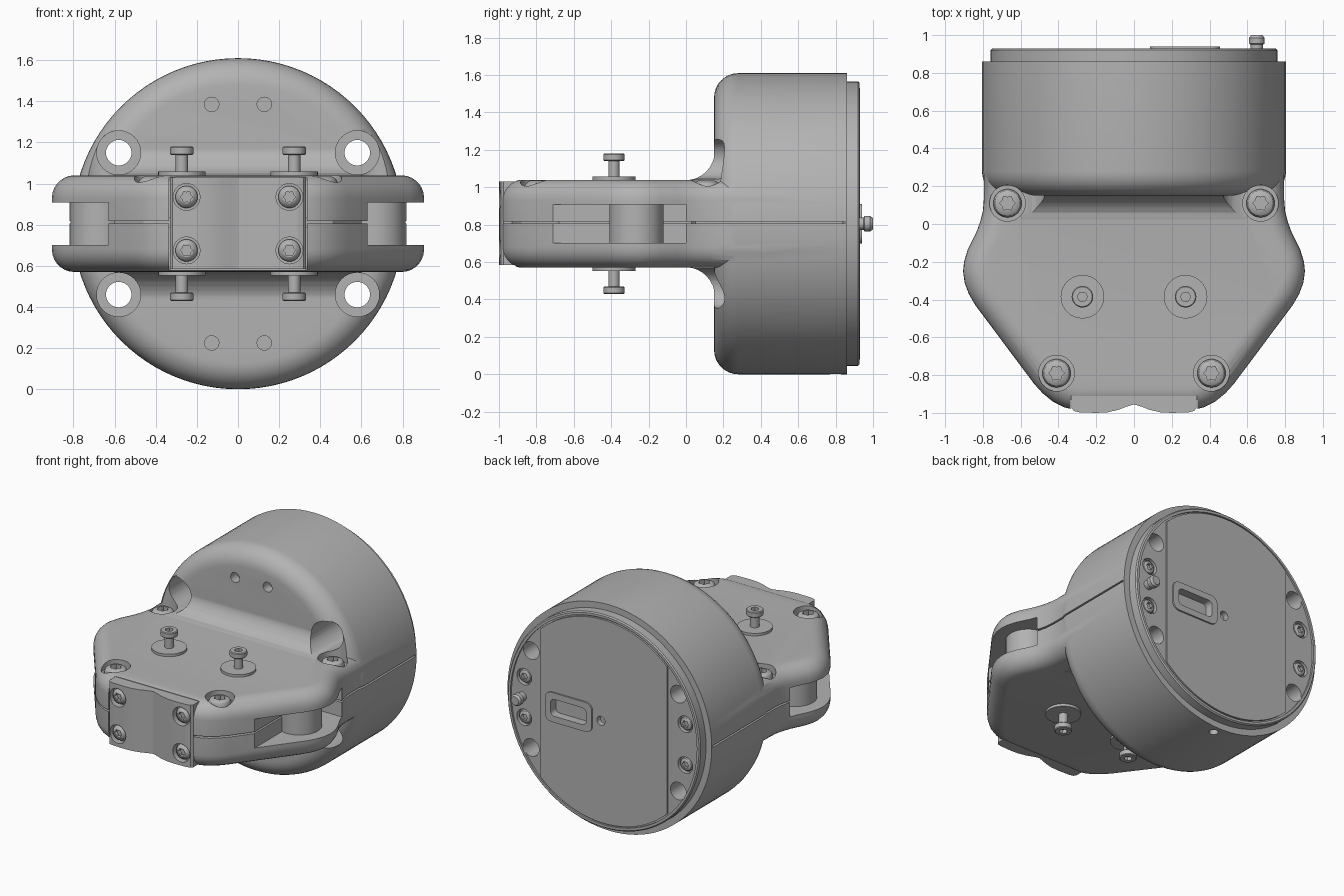
import bpy, bmesh, math
from mathutils import Vector

cube = bpy.data.objects.get("Cube")
if cube:
    bpy.data.objects.remove(cube, do_unlink=True)

grey = bpy.data.materials.new("plain grey")
grey.use_nodes = True
grey.diffuse_color = (0.45, 0.45, 0.45, 1)
grey.node_tree.nodes["Principled BSDF"].inputs["Base Color"].default_value = grey.diffuse_color

MID = 0.805          # height of the drum axis and the seam
HALF = 0.235         # half thickness of the front arm
TOP = MID + HALF
UP, DOWN = Vector((0, 0, 1)), Vector((0, 0, -1))
FRONT, BACK = Vector((0, -1, 0)), Vector((0, 1, 0))


def finish(name, bm):
    bmesh.ops.recalc_face_normals(bm, faces=bm.faces)
    mesh = bpy.data.meshes.new(name)
    bm.to_mesh(mesh)
    bm.free()
    ob = bpy.data.objects.new(name, mesh)
    ob.data.materials.append(grey)
    bpy.context.collection.objects.link(ob)
    return ob


def prism(name, pts, axis, a, b):
    """Extrude a 2D outline along an axis from a to b."""
    place = {"X": lambda u, v, w: (w, u, v), "Y": lambda u, v, w: (u, w, v),
             "Z": lambda u, v, w: (u, v, w)}[axis]
    bm = bmesh.new()
    low = [bm.verts.new(place(u, v, a)) for u, v in pts]
    high = [bm.verts.new(place(u, v, b)) for u, v in pts]
    bm.faces.new(low)
    bm.faces.new(high)
    for i in range(len(pts)):
        j = (i + 1) % len(pts)
        bm.faces.new((low[i], low[j], high[j], high[i]))
    return finish(name, bm)


def lathe(name, profile, origin, direction=UP, seg=32, star=0):
    """Closed turned solid from (radius, height) rings."""
    turn = direction.to_track_quat("Z", "Y")
    bm = bmesh.new()
    rings = []
    for r, h in profile:
        ring = []
        for i in range(seg):
            t = math.tau * i / seg
            k = r * (1 - star * (i % 2))
            p = Vector((k * math.cos(t), k * math.sin(t), h))
            ring.append(bm.verts.new(Vector(origin) + turn @ p))
        rings.append(ring)
    for lo, hi in zip(rings, rings[1:]):
        for i in range(seg):
            j = (i + 1) % seg
            bm.faces.new((lo[i], lo[j], hi[j], hi[i]))
    bm.faces.new(rings[0])
    bm.faces.new(rings[-1])
    return finish(name, bm)


def rod(r, a, b, origin, direction=UP, **kw):
    return lathe("rod", [(r, a), (r, b)], origin, direction, **kw)


def box(x0, x1, y0, y1, z0, z1):
    return prism("box", [(x0, y0), (x1, y0), (x1, y1), (x0, y1)], "Z", z0, z1)


def apply(ob, mod):
    bpy.context.view_layer.objects.active = ob
    bpy.ops.object.modifier_apply(modifier=mod.name)


def combine(ob, other, op="DIFFERENCE"):
    mod = ob.modifiers.new("combine", "BOOLEAN")
    mod.operation, mod.object, mod.solver = op, other, "EXACT"
    apply(ob, mod)
    bpy.data.objects.remove(other, do_unlink=True)


def bevel(ob, width, segments):
    mod = ob.modifiers.new("round", "BEVEL")
    mod.width, mod.segments, mod.use_clamp_overlap = width, segments, False
    mod.limit_method, mod.angle_limit = "ANGLE", math.radians(60)
    apply(ob, mod)


def mirrored(half):
    return half + [(-x, y) for x, y in reversed(half) if x > 0]


def rounded_rect(cx, cz, w, h, r):
    pts = []
    for i, (sx, sz) in enumerate([(1, 1), (-1, 1), (-1, -1), (1, -1)]):
        for k in range(5):
            t = math.pi / 2 * (i + k / 4)
            pts.append((cx + sx * (w / 2 - r) + r * math.cos(t),
                        cz + sz * (h / 2 - r) + r * math.sin(t)))
    return pts


def screw(name, r, h, origin, direction):
    ob = lathe(name, [(r, -0.02), (r, h * .4), (r * .88, h * .75), (r * .6, h)], origin, direction)
    combine(ob, rod(r * .55, h * .3, h * 2, origin, direction, seg=12, star=.25))


# Drum with a rounded front edge
R, rad = 0.805, 0.13
profile = [(R - rad + rad * math.sin(t), rad - rad * math.cos(t))
           for t in [math.pi / 2 * i / 8 for i in range(9)]]
body = lathe("body", profile + [(R, 0.71)], (0, 0.15, MID), BACK, seg=96)

# Front arm with softly rounded rim
arm = prism("arm", mirrored([
    (0, -.985), (.31, -.985), (.37, -.97), (.43, -.94), (.485, -.895), (.53, -.845),
    (.84, -.43), (.875, -.37), (.897, -.31), (.905, -.25), (.9, -.2), (.88, -.135),
    (.835, -.045), (.815, .01), (.8, .07), (.795, .13), (.795, .5)]), "Z", MID - HALF, TOP)
bevel(arm, 0.11, 7)
combine(body, arm, "UNION")

# Concave blends between arm and drum
arc = [(0.155 * math.sin(t), HALF - .002 + 0.16 * (1 - math.cos(t)))
       for t in [math.pi / 2 * i / 8 for i in range(9)]]
arc.append((0.3, arc[-1][1]))
blend = [(y, MID + h) for y, h in arc] + [(y, MID - h) for y, h in reversed(arc)]
combine(body, prism("blend", blend, "X", -.6, .6), "UNION")

# Side slots, front seat and seam
for s in (-1, 1):
    combine(body, box(*sorted((s * .63, s * 1.1)), -.8, 0, .702, .908))
combine(body, box(-.335, .335, -1.2, -.91, 0, 1.5))
combine(body, box(-1.2, 1.2, -1.2, .85, MID, MID + .012))
prism("seam_core", mirrored([(.33, -.93), (.46, -.88), (.6, -.68), (.6, .03),
                             (.77, .05), (.775, .15), (.775, .84)]), "Z", MID - .02, MID + .03)

# Back cap with recessed face, flat-sided panel and port frame
cap = lathe("back_cap", [(.75, 0), (.76, .01), (.76, .08), (.752, .088), (.735, .088),
                         (.735, .075)], (0, .84, MID), BACK, seg=96)
edge = math.acos(.5 / .725)
panel = []
for start in (edge, edge + math.pi):
    for i in range(33):
        t = start + (math.pi - 2 * edge) * i / 32
        panel.append((.725 * math.cos(t), MID + .725 * math.sin(t)))
combine(cap, prism("panel", panel, "Y", .88, .929), "UNION")
combine(cap, prism("frame", rounded_rect(.27, MID, .37, .21, .05), "Y", .89, .94), "UNION")
combine(cap, prism("port", rounded_rect(.27, MID, .28, .12, .03), "Y", .88, 1), "DIFFERENCE")
combine(cap, rod(.032, .89, 1, (.02, 0, MID), BACK))

# Small hole under the drum
combine(body, rod(.03, -.1, .04, (0, .8, 0)))

for s in (-1, 1):
    side = "left" if s > 0 else "right"
    # Stepped mounting holes, through drum and cap
    for z in (MID - .345, MID + .345):
        hole = [(.107, -.1), (.107, .7), (.062, .7), (.062, 1.1)]
        combine(body, lathe("bore", hole, (s * .58, 0, z), BACK))
        combine(cap, rod(.062, .7, 1.1, (s * .58, 0, z), BACK))
    # Small blind holes in the drum face
    for z in (MID - .58, MID + .58):
        combine(body, rod(.035, 0, .22, (s * .128, 0, z), BACK))
    # Recessed screws on top
    for part, x, y in (("rear", .67, .11), ("front", .41, -.79)):
        combine(body, rod(.095, .985, 1.4, (s * x, y, 0)))
        screw(f"{part}_{side}_screw", .075, .05, (s * x, y, .985), UP)
    # Cap screws
    for z, level in ((MID - .145, "lower"), (MID + .145, "upper")):
        combine(cap, rod(.058, .885, 1, (s * .635, 0, z), BACK))
        screw(f"cap_{level}_{side}_screw", .048, .03, (s * .635, .885, z), BACK)
    # Hinge post in the slot
    lathe(f"{side}_post", [(.145, .68), (.145, .93)], (s * .67, -.265, 0), seg=48)
    # Washers and studs above and below
    for d, level in ((UP, "upper"), (DOWN, "lower")):
        base = (s * .273, -.385, MID + d.z * HALF)
        lathe(f"{level}_{side}_washer", [(.115, -.01), (.115, .018)], base, d, seg=40)
        stud = lathe(f"{level}_{side}_stud", [(.03, 0), (.03, .1), (.052, .1), (.057, .105),
                                              (.057, .135), (.052, .14)], base, d)
        combine(stud, rod(.027, .115, .2, base, d, seg=6))

# Front clamp plate with a hollow centre
plate = prism("front_plate", mirrored([
    (.33, -.9), (.33, -.975), (.318, -.99), (.29, -.997), (.2, -1), (.14, -.997),
    (.08, -.983), (.04, -.967), (0, -.955)]), "Z", .585, 1.03)
for s in (-1, 1):
    for z in (.675, .935):
        combine(plate, rod(.065, .955, 1.1, (s * .25, 0, z), FRONT))
        screw("plate_screw", .054, .038, (s * .25, -.955, z), FRONT)

# Locating pin on the back
lathe("back_pin", [(.033, 0), (.033, .05), (.041, .055), (.041, .085), (.03, .1)],
      (.65, .9, MID), BACK)

# Smooth shading with sharp edges kept
for ob in bpy.data.objects:
    ob.select_set(ob.type == "MESH")
bpy.context.view_layer.objects.active = body
bpy.ops.object.shade_smooth_by_angle(angle=math.radians(32))
